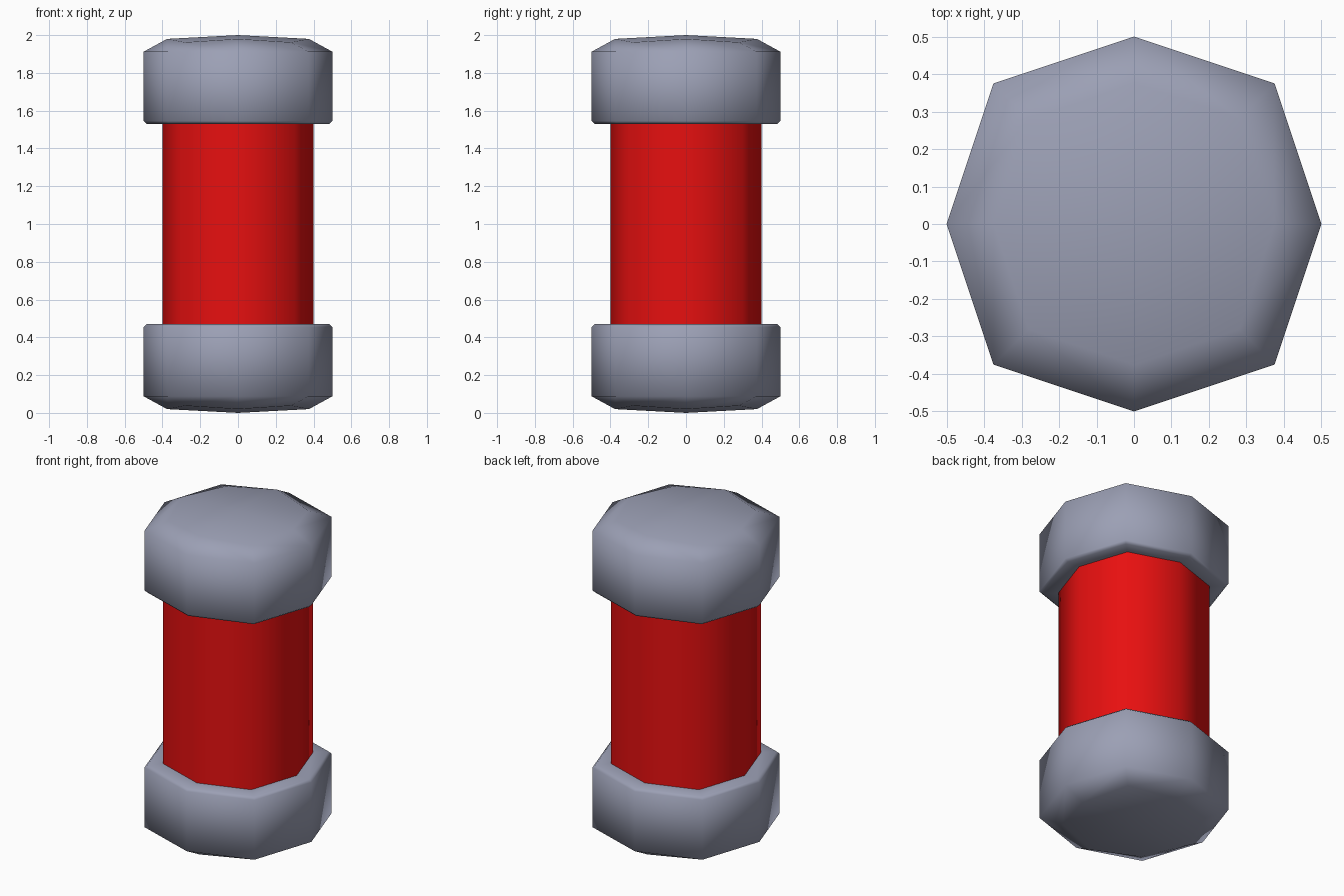
import bpy, bmesh

cube = bpy.data.objects.get("Cube")
if cube:
    bpy.data.objects.remove(cube, do_unlink=True)


def material(name, color):
    mat = bpy.data.materials.new(name)
    mat.use_nodes = True
    mat.diffuse_color = color
    bsdf = next(n for n in mat.node_tree.nodes if n.type == 'BSDF_PRINCIPLED')
    bsdf.inputs["Base Color"].default_value = color
    bsdf.inputs["Roughness"].default_value = 0.5
    return mat


grey = material("blue grey", (0.33, 0.35, 0.46, 1))
red = material("red", (0.8, 0.005, 0.005, 1))

# Eight-sided section: points on the axes, corners pulled in to 0.75
SECTION = [(1, 0), (.75, .75), (0, 1), (-.75, .75),
           (-1, 0), (-.75, -.75), (0, -1), (.75, -.75)]


def loft(name, rings, mat, tip=None, flip=False):
    """Bridge rings of (radius, z at axes, z at corners), top to bottom."""
    bm = bmesh.new()
    loops = []
    for r, z_axis, z_corner in rings:
        loops.append([bm.verts.new((x * r, y * r, z_corner if i % 2 else z_axis))
                      for i, (x, y) in enumerate(SECTION)])
    n = len(SECTION)
    for a, b in zip(loops, loops[1:]):
        for i in range(n):
            j = (i + 1) % n
            bm.faces.new((a[i], b[i], b[j], a[j]))
    if tip is not None:
        centre = bm.verts.new((0, 0, tip))
        for i in range(n):
            bm.faces.new((centre, loops[0][i], loops[0][(i + 1) % n]))
    if flip:  # mirror about the middle height
        for v in bm.verts:
            v.co.z = 2 - v.co.z
        bmesh.ops.reverse_faces(bm, faces=bm.faces[:])
    for f in bm.faces:
        f.smooth = True
    mesh = bpy.data.meshes.new(name)
    bm.to_mesh(mesh)
    bm.free()
    mesh.materials.append(mat)
    obj = bpy.data.objects.new(name, mesh)
    bpy.context.collection.objects.link(obj)
    return obj


# Domed end caps with a small bevel at the rim
cap = [(.375, 1.98, 1.962), (.5, 1.912, 1.912), (.5, 1.545, 1.545),
       (.483, 1.53, 1.53), (.39, 1.53, 1.53)]
loft("top_cap", cap, grey, tip=2)
loft("bottom_cap", cap, grey, tip=2, flip=True)

# Central tube
loft("tube_body", [(.4, 1.6, 1.6), (.4, .4, .4)], red)
